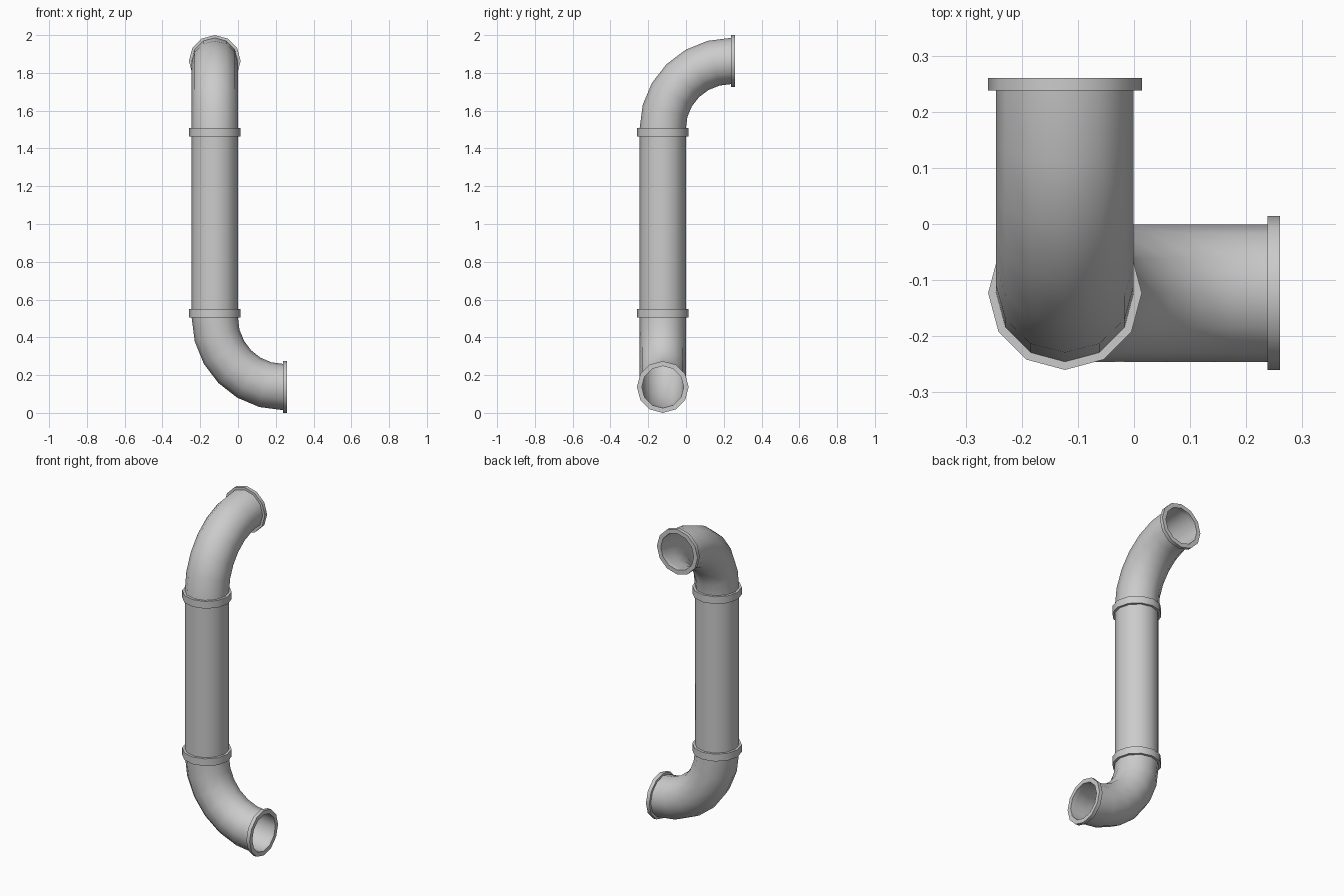
import bpy, bmesh, math
from mathutils import Vector

cube = bpy.data.objects.get("Cube")
if cube:
    bpy.data.objects.remove(cube, do_unlink=True)

SIDES = 12
AXIS = -0.123                 # x and y of the upright pipe
R_PIPE, R_BORE, R_COLLAR = 0.1225, 0.111, 0.137
BEND, THICK = 0.361, 0.022    # bend radius, collar thickness
Z = Vector((0, 0, 1))

metal = bpy.data.materials.new("light grey metal")
metal.use_nodes = True
GREY = (0.6, 0.6, 0.6, 1)
metal.diffuse_color = GREY
metal.node_tree.nodes["Principled BSDF"].inputs["Base Color"].default_value = GREY


def tube(name, frames, r_out):
    """Hollow tube through frames of (centre, first axis, second axis)."""
    bm = bmesh.new()
    walls = [(f, r_out) for f in frames] + [(f, R_BORE) for f in reversed(frames)]
    rings = []
    for (p, e1, e2), r in walls:
        angles = [math.tau * i / SIDES for i in range(SIDES)]
        rings.append([bm.verts.new(p + r * (math.cos(a) * e1 + math.sin(a) * e2))
                      for a in angles])
    for a, b in zip(rings, rings[1:] + rings[:1]):
        for i in range(SIDES):
            j = (i + 1) % SIDES
            bm.faces.new((a[i], a[j], b[j], b[i]))
    bmesh.ops.recalc_face_normals(bm, faces=bm.faces)
    mesh = bpy.data.meshes.new(name)
    bm.to_mesh(mesh)
    bm.free()
    mesh.materials.append(metal)
    obj = bpy.data.objects.new(name, mesh)
    bpy.context.collection.objects.link(obj)
    bpy.ops.object.select_all(action='DESELECT')
    obj.select_set(True)
    bpy.context.view_layer.objects.active = obj
    bpy.ops.object.shade_smooth_by_angle(angle=math.radians(40))


def collar(name, frame, direction):
    p, e1, e2 = frame
    tube(name, [frame, (p + direction * THICK, e1, e2)], R_COLLAR)


def elbow(name, z_start, z_end, out, steps=6):
    """Quarter bend from the upright pipe to a mouth facing out."""
    rise = z_end - z_start
    way = Z if rise > 0 else -Z
    side = out.cross(Z)
    frames = []
    for i in range(steps + 1):
        t = math.pi / 2 * i / steps
        p = Vector((AXIS, AXIS, z_start + rise * math.sin(t)))
        p += out * BEND * (1 - math.cos(t))
        frames.append((p, out * math.cos(t) - way * math.sin(t), side))
    tube(name, frames, R_PIPE)
    collar(name + "_joint_collar", frames[0], -way)
    collar(name + "_mouth_collar", frames[-1], out)


# Bends at both ends
X, Y = Vector((1, 0, 0)), Vector((0, 1, 0))
LOW, HIGH = 0.505, 1.507
elbow("lower_elbow", LOW, R_COLLAR, X)
elbow("upper_elbow", HIGH, 2 - R_COLLAR, Y)

# Straight pipe with a collar at each end
ends = [(Vector((AXIS, AXIS, z)), X, Y) for z in (LOW + 2 * THICK, HIGH - 2 * THICK)]
tube("straight_pipe", ends, R_PIPE)
collar("straight_pipe_lower_collar", ends[0], -Z)
collar("straight_pipe_upper_collar", ends[1], Z)
